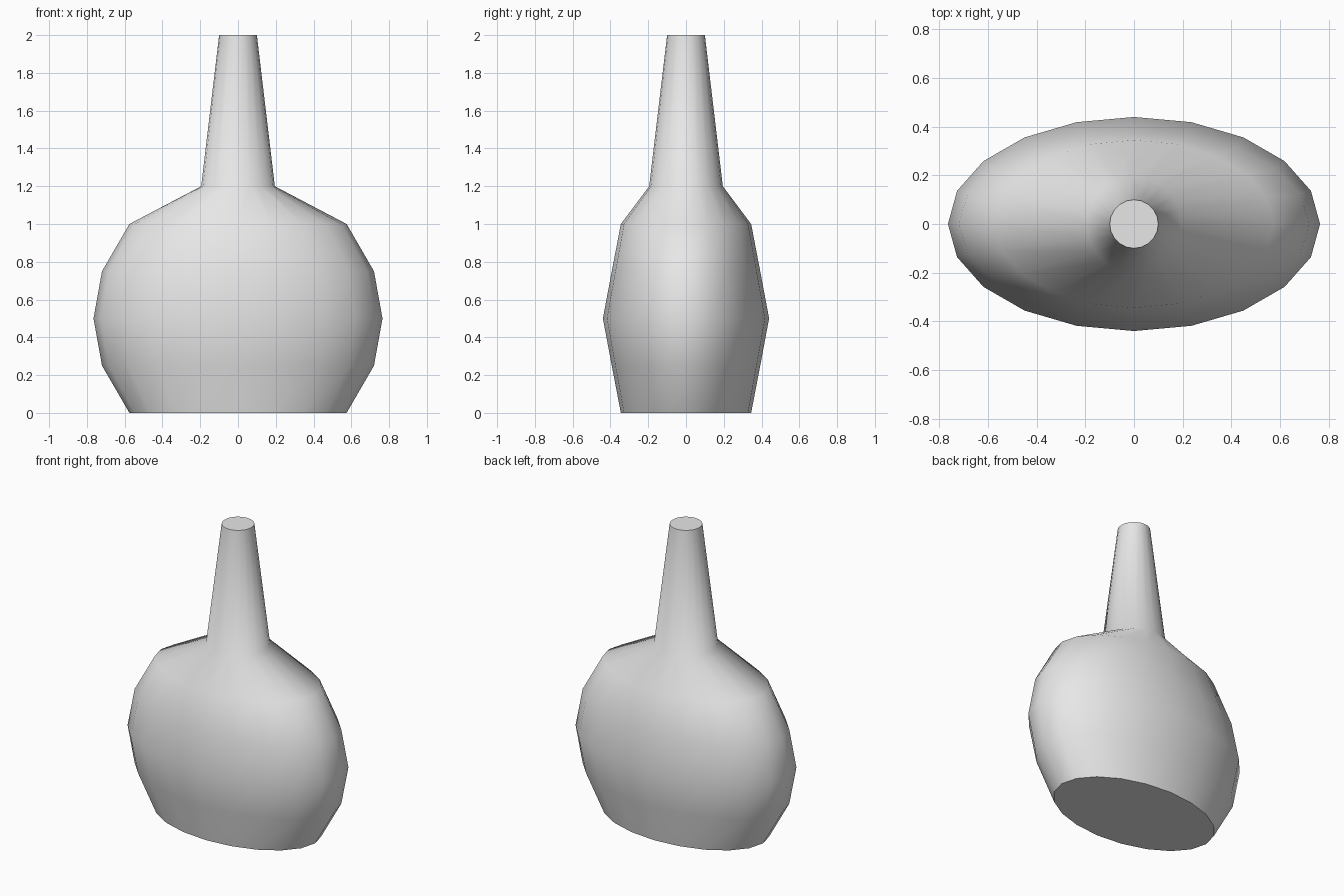
import bpy, bmesh
from math import cos, sin, tau

cube = bpy.data.objects.get("Cube")
if cube:
    bpy.data.objects.remove(cube)

SIDES = 20

# Material
grey = bpy.data.materials.new("plain grey")
grey.use_nodes = True
colour = (0.8, 0.8, 0.8, 1)
grey.diffuse_color = colour
grey.node_tree.nodes["Principled BSDF"].inputs["Base Color"].default_value = colour

# Flask profile: height, half width, half depth
profile = [
    (0.0, 0.575, 0.345),
    (0.25, 0.72, 0.393),
    (0.5, 0.765, 0.44),
    (0.75, 0.72, 0.393),
    (1.0, 0.575, 0.345),
    (1.2, 0.195, 0.195),
    (2.0, 0.1, 0.1),
]

# Flattened body and round tapering neck, lofted as one skin
bm = bmesh.new()
rings = [[bm.verts.new((rx * cos(tau * i / SIDES), ry * sin(tau * i / SIDES), z))
          for i in range(SIDES)] for z, rx, ry in profile]
for low, high in zip(rings, rings[1:]):
    for i in range(SIDES):
        j = (i + 1) % SIDES
        bm.faces.new((low[i], low[j], high[j], high[i])).smooth = True

# Flat base and neck end, with crisp rims
for cap in (bm.faces.new(rings[0][::-1]), bm.faces.new(rings[-1])):
    for edge in cap.edges:
        edge.smooth = False

mesh = bpy.data.meshes.new("flask")
bm.to_mesh(mesh)
bm.free()
mesh.materials.append(grey)
flask = bpy.data.objects.new("flask", mesh)
bpy.context.collection.objects.link(flask)
